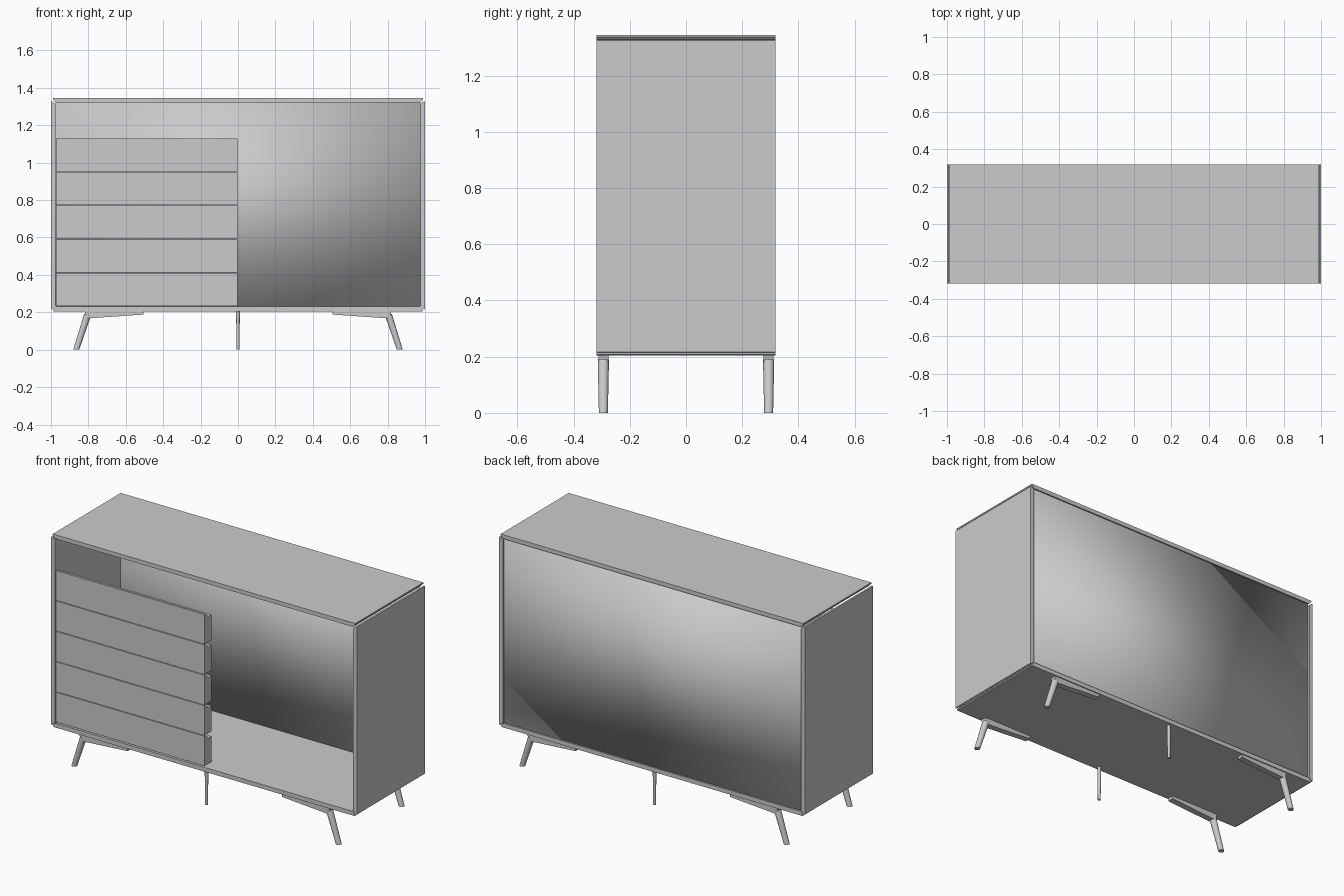
import bpy, bmesh
from mathutils import Vector

if "Cube" in bpy.data.objects:
    bpy.data.objects.remove(bpy.data.objects["Cube"], do_unlink=True)

grey = bpy.data.materials.new("plain_grey")
grey.use_nodes = True
colour = (0.6, 0.6, 0.6, 1)
grey.diffuse_color = colour
grey.node_tree.nodes["Principled BSDF"].inputs["Base Color"].default_value = colour

DEPTH = 0.318


def finish(name, bm, smooth=False):
    bmesh.ops.recalc_face_normals(bm, faces=bm.faces)
    for face in bm.faces:
        face.smooth = smooth
    mesh = bpy.data.meshes.new(name)
    bm.to_mesh(mesh)
    bm.free()
    mesh.materials.append(grey)
    obj = bpy.data.objects.new(name, mesh)
    bpy.context.collection.objects.link(obj)
    return obj


def prism(name, outline, start, end, axis="y", smooth=False):
    """Extrude an outline: (x, z) along y, or (y, z) along x."""
    bm = bmesh.new()
    place = (lambda a, b, t: (a, t, b)) if axis == "y" else (lambda a, b, t: (t, a, b))
    face = bm.faces.new([bm.verts.new(place(a, b, start)) for a, b in outline])
    new = bmesh.ops.extrude_face_region(bm, geom=[face])["geom"]
    verts = [v for v in new if isinstance(v, bmesh.types.BMVert)]
    shift = Vector(place(0, 0, end - start))
    bmesh.ops.translate(bm, verts=verts, vec=shift)
    return finish(name, bm, smooth)


def rod(name, foot, top, foot_radius, top_radius):
    """Round tapered leg whose ends are cut level."""
    bm = bmesh.new()
    bmesh.ops.create_cone(bm, cap_ends=True, segments=20, radius1=foot_radius,
                          radius2=top_radius, depth=1)
    for v in bm.verts:
        v.co += Vector(foot if v.co.z < 0 else top) - Vector((0, 0, v.co.z))
    obj = finish(name, bm)
    bpy.context.view_layer.objects.active = obj
    obj.select_set(True)
    bpy.ops.object.shade_smooth_by_angle()
    obj.select_set(False)


# Mitred carcass boards with a narrow open joint at the corners
prism("top_board", [(-0.99, 1.345), (0.99, 1.345), (0.99, 1.337), (0.974, 1.321),
                    (-0.974, 1.321), (-0.99, 1.337)], -DEPTH, DEPTH)
prism("bottom_board", [(-0.985, 0.205), (0.985, 0.205), (0.99, 0.21), (0.974, 0.23),
                       (-0.974, 0.23), (-0.99, 0.21)], -DEPTH, DEPTH)
for side, label in ((-1, "right"), (1, "left")):
    outline = [(1, 0.217), (1, 1.325), (0.993, 1.328), (0.976, 1.312),
               (0.976, 0.235), (0.993, 0.214)]
    prism(label + "_side_board", [(side * x, z) for x, z in outline], -DEPTH, DEPTH)

# Softly shaded back panel
prism("back_panel", [(-0.975, 0.23), (0.975, 0.23), (0.975, 1.322), (-0.975, 1.322)],
      0.295, 0.31, smooth=True)

# Stack of drawer fronts with finger pulls sloped behind the top edge
PITCH = 0.18
for i in range(5):
    low = 0.234 + i * PITCH
    high = low + PITCH - 0.004
    prism(f"drawer_front_{i + 1}",
          [(-0.31, low), (-0.31, high), (-0.298, high), (-0.275, high - 0.025),
           (-0.245, high - 0.025), (-0.245, low)], -0.973, -0.003, axis="x")

# Splayed legs with tapered mounting arms, and slim middle legs
for y, row in ((-0.294, "front"), (0.294, "back")):
    for side, label in ((-1, "right"), (1, "left")):
        rod(f"{row}_{label}_leg", (side * 0.865, y, 0), (side * 0.803, y, 0.19), 0.016, 0.02)
        arm = [(0.82, 0.205), (0.505, 0.205), (0.505, 0.188), (0.79, 0.168), (0.812, 0.17)]
        prism(f"{row}_{label}_leg_arm", [(side * x, z) for x, z in arm], y - 0.018, y + 0.018)
    rod(f"{row}_middle_leg", (0, y, 0), (0, y, 0.206), 0.008, 0.01)
